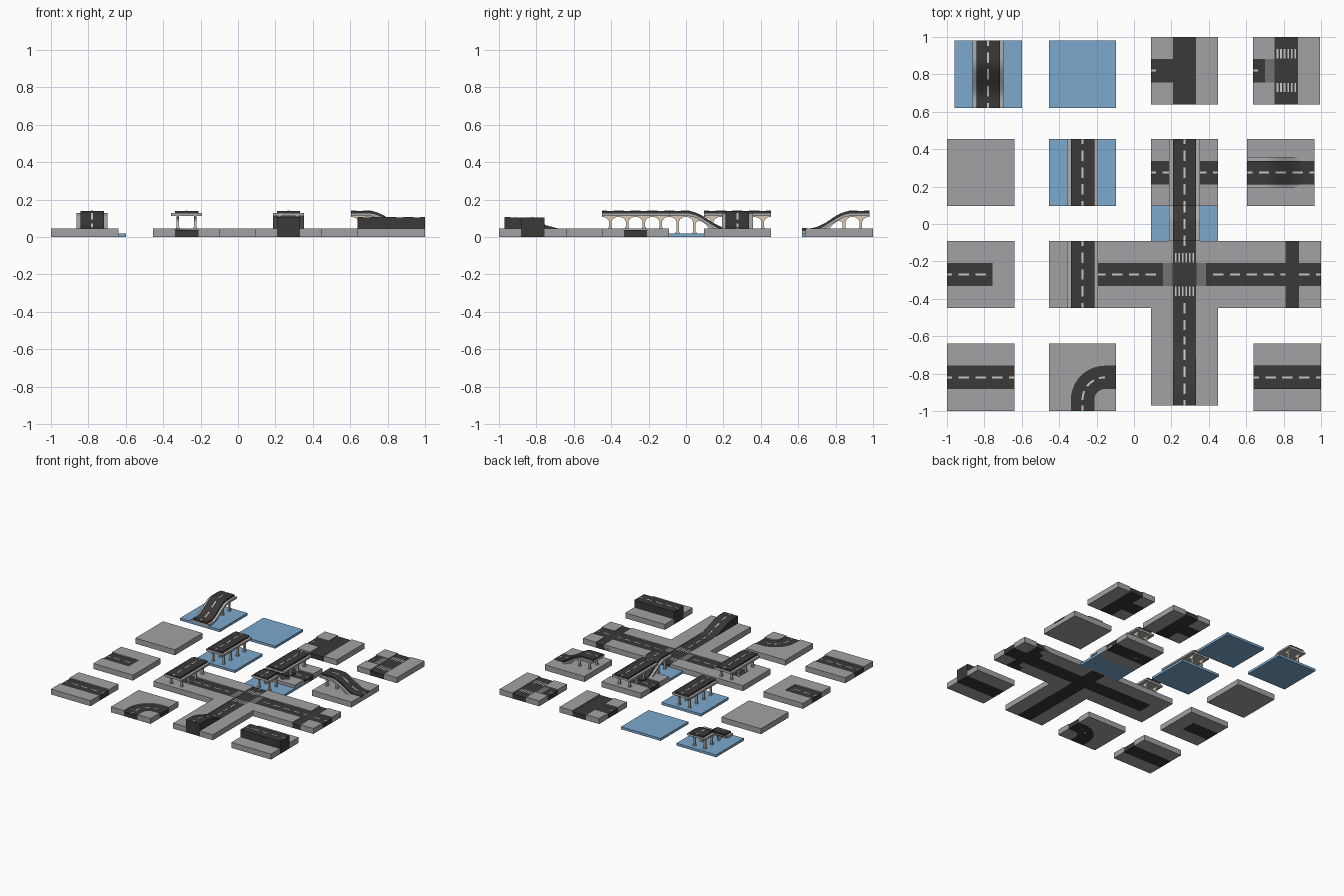
import bpy, bmesh, math
from mathutils import Matrix

if "Cube" in bpy.data.objects:
    bpy.data.objects.remove(bpy.data.objects["Cube"])

H, R, G = 0.18, 0.0625, 0.045      # half tile, half road width, ground height
ROAD = 0.037                       # road surface, sunk below the kerb
WATER = 0.02


def mat(name, c):
    m = bpy.data.materials.new(name)
    m.diffuse_color = (*c, 1)
    m.use_nodes = True
    m.node_tree.nodes["Principled BSDF"].inputs["Base Color"].default_value = m.diffuse_color
    return m


M = {
    "ground": mat("ground", (0.36, 0.36, 0.38)),
    "road": mat("asphalt", (0.045, 0.04, 0.04)),
    "water": mat("water", (0.2, 0.4, 0.62)),
    "line": mat("line", (0.7, 0.7, 0.7)),
    "cross": mat("crosswalk", (0.17, 0.17, 0.17)),
    "slab": mat("concrete", (0.42, 0.42, 0.43)),
    "pier": mat("stone", (0.68, 0.6, 0.45)),
}


def strip(bm, x0, x1, ys, top, bot):
    """Solid running along y, with top and bottom heights given per y."""
    rings = []
    for y in ys:
        t = top(y) if callable(top) else top
        b = bot(y) if callable(bot) else bot
        rings.append([bm.verts.new(p) for p in
                      ((x0, y, b), (x1, y, b), (x1, y, max(t, b)), (x0, y, max(t, b)))])
    for a, b in zip(rings, rings[1:]):
        for i in range(4):
            j = (i + 1) % 4
            bm.faces.new((a[i], a[j], b[j], b[i]))
    bm.faces.new(rings[0][::-1])
    bm.faces.new(rings[-1])


def box(bm, x0, x1, y0, y1, z0, z1):
    strip(bm, x0, x1, (y0, y1), z1, z0)


def prism(bm, pts, z):
    """Extruded outline from the floor up to z."""
    f = bm.faces.new([bm.verts.new((x, y, 0)) for x, y in pts])
    g = bmesh.ops.extrude_face_region(bm, geom=[f])
    bmesh.ops.translate(bm, vec=(0, 0, z),
                        verts=[v for v in g["geom"] if isinstance(v, bmesh.types.BMVert)])


def finish(bm, name, m, cx, cy, rot=0):
    bmesh.ops.recalc_face_normals(bm, faces=bm.faces)
    me = bpy.data.meshes.new(name)
    bm.to_mesh(me)
    bm.free()
    ob = bpy.data.objects.new(name, me)
    me.materials.append(M[m])
    ob.matrix_world = Matrix.Translation((cx, cy, 0)) @ Matrix.Rotation(math.radians(rot), 4, "Z")
    bpy.context.collection.objects.link(ob)


def lerp(a, b, n):
    return [a + (b - a) * i / n for i in range(n + 1)]


def dashes(name, cx, cy, rot, h, spots=(-2, -1, 0, 1, 2)):
    bm = bmesh.new()
    for i in spots:
        a, b = max(-H, i * 0.09 - 0.028), min(H, i * 0.09 + 0.028)
        strip(bm, -0.005, 0.005, lerp(a, b, 4), lambda y: h(y) + 0.0015, h)
    finish(bm, name, "line", cx, cy, rot)


def tile(name, cx, cy, arms=""):
    """Ground slab on a 3x3 grid; the middle and the named arms are road."""
    cuts = (-H, -R, R, H)
    cells = {(1, 2): "N", (1, 0): "S", (2, 1): "E", (0, 1): "W"}
    g, r = bmesh.new(), bmesh.new()
    for i in range(3):
        for j in range(3):
            is_road = arms and ((i, j) == (1, 1) or cells.get((i, j), "-") in arms)
            box(r if is_road else g, cuts[i], cuts[i + 1], cuts[j], cuts[j + 1],
                0, ROAD if is_road else G)
    finish(g, name + "_ground", "ground", cx, cy)
    if arms:
        finish(r, name + "_road", "road", cx, cy)


def water(name, cx, cy):
    bm = bmesh.new()
    box(bm, -H, H, -H, H, 0, WATER)
    finish(bm, name, "water", cx, cy)


def smooth(y, a, b):
    t = min(1, max(0, (y - a) / (b - a)))
    return t * t * (3 - 2 * t)


def bridge(name, cx, cy, rot=0, ramp=False, base=G):
    """Arched viaduct along local y; a ramp has its high end at +y."""
    h = (lambda y: G + 0.002 + 0.093 * smooth(y, -0.135, 0.08)) if ramp else (lambda y: 0.14)
    ys = lerp(-H, H, 24 if ramp else 1)
    bm = bmesh.new()
    strip(bm, -R, R, ys, h, lambda y: h(y) - 0.015)
    finish(bm, name + "_road", "road", cx, cy, rot)
    bm = bmesh.new()
    strip(bm, -0.083, 0.083, ys, lambda y: h(y) - 0.012, lambda y: h(y) - 0.028)
    finish(bm, name + "_deck", "slab", cx, cy, rot)
    dashes(name + "_dashes", cx, cy, rot, h)
    bm = bmesh.new()

    def arch(y):
        d = min(1, abs((y + 0.045) % 0.09 - 0.045) / 0.038)
        b = h(y) - 0.032 - 0.03 * (1 - math.sqrt(1 - d * d))
        return min(max(b, base - 0.005), h(y) - 0.02)
    for s in (-0.047, 0.047):
        strip(bm, s - 0.006, s + 0.006, lerp(-H, H, 72), lambda y: h(y) - 0.02, arch)
        for y in (-0.135, -0.045, 0.045, 0.135):
            if h(y) - 0.03 > base + 0.005:
                box(bm, s - 0.007, s + 0.007, y - 0.007, y + 0.007, base - 0.003, h(y) - 0.027)
                box(bm, s - 0.01, s + 0.01, y - 0.01, y + 0.01, base - 0.003, base + 0.008)
    finish(bm, name + "_arches", "pier", cx, cy, rot)


def crosswalk(name, cx, cy, rot, y0, y1, striped):
    bm = bmesh.new()
    if striped:
        for i in range(6):
            x = -0.047 + i * 0.0188
            box(bm, x - 0.005, x + 0.005, y0, y1, ROAD, ROAD + 0.002)
    else:
        box(bm, -R, R, y0, y1, ROAD, ROAD + 0.002)
    finish(bm, name, "line" if striped else "cross", cx, cy, rot)


flat = lambda y: ROAD

# Plain ground, open water and loose road tiles
tile("plain", -0.82, 0.275)
water("open_water", -0.275, 0.80)
tile("straight_a", -0.82, -0.82, "EW")
dashes("straight_a_dashes", -0.82, -0.82, 90, flat)
tile("dead_end", -0.82, -0.27, "W")
dashes("dead_end_dashes", -0.82, -0.27, 90, flat, (0, 1, 2))
tile("t_junction", 0.27, 0.82, "NSW")
dashes("t_junction_dashes", 0.27, 0.82, 90, flat, (2,))
tile("t_crossing", 0.815, 0.82, "NSW")
dashes("t_crossing_dashes", 0.815, 0.82, 90, flat, (2,))
for rot in (0, 90, 180):
    crosswalk("t_crosswalk", 0.815, 0.82, rot, 0.065, 0.115, rot != 90)

# Curved road tile
cx, cy, c = -0.275, -0.82, 0.12


def arc(r):
    return [(c - r * math.cos(a), -c + r * math.sin(a)) for a in lerp(0, math.pi / 2, 10)]


inner, outer = arc(c - R), arc(c + R)
bm = bmesh.new()
prism(bm, [(-H, -H), (-R, -H)] + outer + [(H, R), (H, H), (-H, H)], G)
prism(bm, [(R, -H)] + inner + [(H, -R), (H, -H)], G)
finish(bm, "curve_ground", "ground", cx, cy)
bm = bmesh.new()
prism(bm, [(-R, -H)] + outer + [(H, R), (H, -R)] + inner[::-1] + [(R, -H)], ROAD)
finish(bm, "curve_road", "road", cx, cy)
bm = bmesh.new()
for a0, a1 in ((0.0, 0.4), (0.65, 1.05), (1.3, 1.57)):
    pts = [(c - r * math.cos(a), -c + r * math.sin(a))
           for r, seq in ((c - 0.005, lerp(a0, a1, 4)), (c + 0.005, lerp(a1, a0, 4))) for a in seq]
    prism(bm, pts, ROAD + 0.0015)
box(bm, -0.005, 0.005, -H, -0.15, ROAD, ROAD + 0.0015)
finish(bm, "curve_dashes", "line", cx, cy)

# Main crossroads with overlapping straight tiles
tile("crossroads", 0.27, -0.27, "NSEW")
for i in range(4):
    crosswalk("crosswalk", 0.27, -0.27, i * 90, 0.065, 0.115, i % 2 == 0)
    dashes("crossroads_dash", 0.27, -0.27, i * 90, flat, (2,))
for name, x, y, arms, rot in (("west_road", -0.09, -0.27, "EW", 90),
                              ("east_road", 0.63, -0.27, "EW", 90),
                              ("south_road", 0.27, -0.63, "NS", 0)):
    tile(name, x, y, arms)
    dashes(name + "_dashes", x, y, rot, flat)
tile("east_crossing", 0.82, -0.27, "NSEW")
dashes("east_crossing_dashes", 0.82, -0.27, 90, flat, (-2, -1))

# Solid raised road and the ramp up to it
tile("raised", 0.82, -0.82, "EW")
tile("south_ramp", 0.27, -0.79, "NS")
rise = lambda y: ROAD + 0.068 * (1 - smooth(y, -0.13, 0.17))
for name, x, y, rot, h in (("raised_block", 0.82, -0.82, 90, lambda y: 0.105),
                           ("south_ramp_block", 0.27, -0.79, 0, rise)):
    bm = bmesh.new()
    strip(bm, -R, R, lerp(-H, H, 16), h, 0)
    finish(bm, name, "road", x, y, rot)
    dashes(name + "_dashes", x, y, rot, h)

# Viaducts over ground and water
water("bridge_water", -0.275, 0.275)
bridge("water_bridge", -0.275, 0.275, base=WATER)
tile("underpass", 0.27, 0.275, "EW")
dashes("underpass_dashes", 0.27, 0.275, 90, flat)
bridge("overpass", 0.27, 0.275)
tile("west_bridge", -0.275, -0.27, "E")
bridge("west_overpass", -0.275, -0.27)
water("ramp_water", -0.78, 0.80)
bridge("water_ramp", -0.78, 0.80, 0, True, WATER)
water("middle_water", 0.27, 0.09)
bridge("middle_ramp", 0.27, 0.09, 180, True, WATER)
tile("ground_ramp", 0.785, 0.275)
bridge("ground_ramp", 0.785, 0.275, 90, True)
